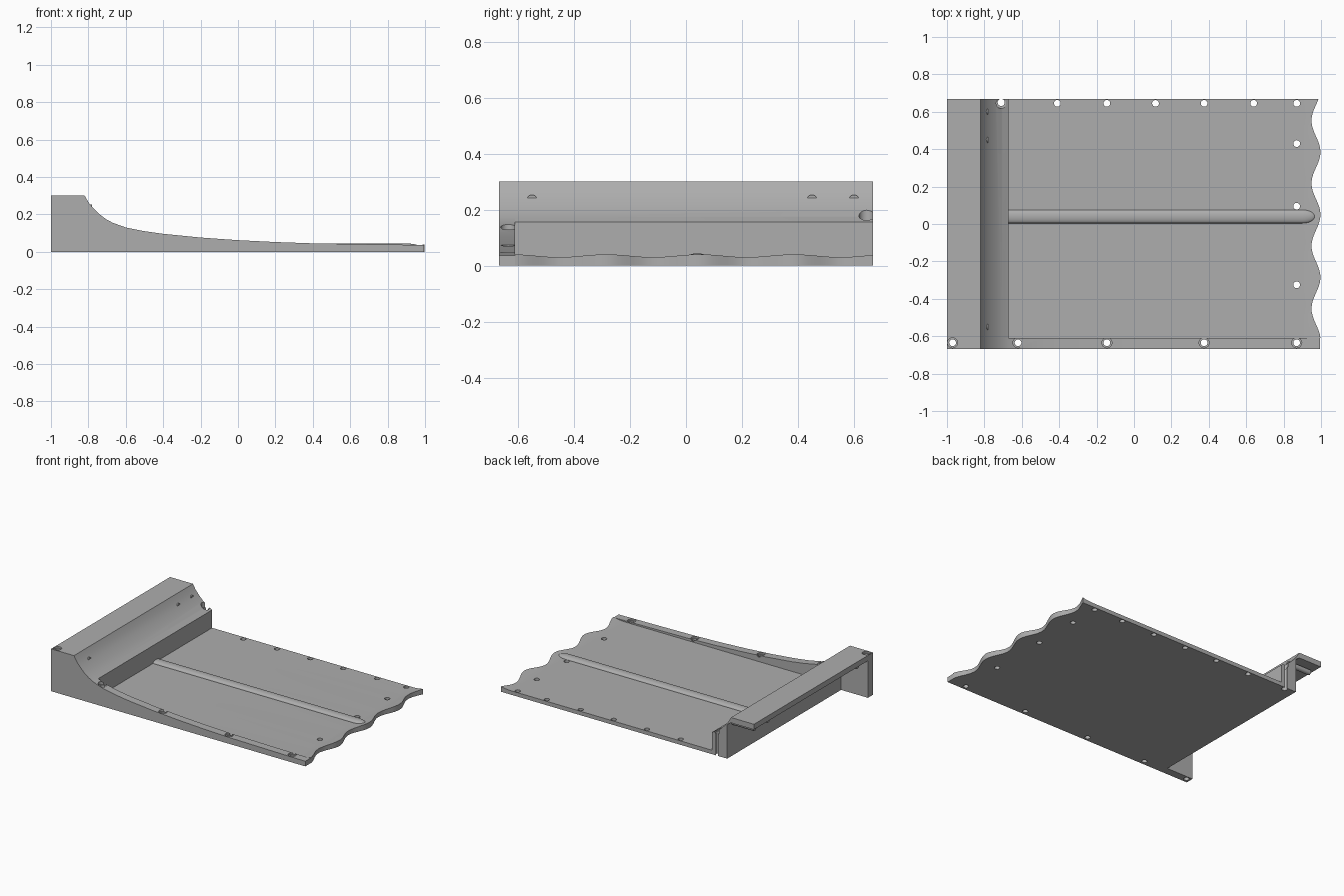
import bpy, bmesh, math
from mathutils import Matrix

if "Cube" in bpy.data.objects:
    bpy.data.objects.remove(bpy.data.objects["Cube"])

grey = bpy.data.materials.new("plain_grey")
grey.use_nodes = True
grey.diffuse_color = (0.42, 0.42, 0.42, 1)
grey.node_tree.nodes["Principled BSDF"].inputs["Base Color"].default_value = grey.diffuse_color

BACK, FRONT, INNER = 0.667, -0.667, -0.61
FLOOR = 0.028
WALL_IN, WALL_OUT = -0.67, -0.79

# Concave slope shared by the raised end and the front side wall
STEEP = [(-0.82, 0.3), (-0.80, 0.265), (-0.775, 0.235), (-0.74, 0.2), (-0.705, 0.174), (WALL_IN, 0.155)]
GENTLE = [(-0.6, 0.13), (-0.5, 0.11), (-0.4, 0.096), (-0.2, 0.076), (0, 0.062),
          (0.2, 0.052), (0.4, 0.045), (0.7, 0.04), (0.995, 0.036)]


def finish(name, bm):
    bmesh.ops.recalc_face_normals(bm, faces=bm.faces)
    mesh = bpy.data.meshes.new(name)
    bm.to_mesh(mesh)
    bm.free()
    mesh.materials.append(grey)
    ob = bpy.data.objects.new(name, mesh)
    bpy.context.collection.objects.link(ob)
    return ob


def activate(ob):
    bpy.ops.object.select_all(action='DESELECT')
    ob.select_set(True)
    bpy.context.view_layer.objects.active = ob


def smooth(ob, angle=30):
    activate(ob)
    bpy.ops.object.shade_smooth_by_angle(angle=math.radians(angle))


def extrude_profile(name, points, y0, y1):
    bm = bmesh.new()
    face = bm.faces.new([bm.verts.new((x, y0, z)) for x, z in points])
    out = bmesh.ops.extrude_face_region(bm, geom=[face])
    verts = [g for g in out["geom"] if isinstance(g, bmesh.types.BMVert)]
    bmesh.ops.translate(bm, verts=verts, vec=(0, y1 - y0, 0))
    return finish(name, bm)


def cylinder(bm, matrix, r, depth):
    bmesh.ops.create_cone(bm, cap_ends=True, segments=24, radius1=r, radius2=r,
                          depth=depth, matrix=matrix)


def cut(target, holes):
    """Each hole is x, y, radius, bottom."""
    bm = bmesh.new()
    for x, y, r, z in holes:
        cylinder(bm, Matrix.Translation((x, y, z + 0.3)), r, 0.6)
    cutter = finish("hole_cutter", bm)
    cutter.hide_render = True
    mod = target.modifiers.new("holes", 'BOOLEAN')
    mod.operation, mod.solver, mod.object = 'DIFFERENCE', 'EXACT', cutter
    activate(target)
    bpy.ops.object.modifier_apply(modifier=mod.name)
    bpy.data.objects.remove(cutter)


def surface(x):
    pts = [(-1, 0.3)] + STEEP + GENTLE
    for (xa, za), (xb, zb) in zip(pts, pts[1:]):
        if xa <= x <= xb:
            return za + (zb - za) * (x - xa) / (xb - xa)
    return 0


def wave(y):
    return math.cos(math.tau * (y - 0.05) / 0.335)


# Front side wall, following the slope along its whole length
side = extrude_profile("front_side_wall", [(-1, 0), (-1, 0.3)] + STEEP + GENTLE + [(0.995, 0)],
                       FRONT, INNER)
side_x = [-0.97, -0.62, -0.145, 0.375, 0.87]
cut(side, [(x, -0.635, 0.027, surface(x) - 0.012) for x in side_x])
cut(side, [(x, -0.635, 0.018, -0.1) for x in side_x])
smooth(side)

# Raised end: upright wall with an overhanging ledge
ledge = extrude_profile("raised_end", [(WALL_OUT, 0), (WALL_OUT, 0.24), (-0.82, 0.262), (-1, 0.262), (-1, 0.3)]
                        + STEEP + [(WALL_IN, 0)], INNER, BACK)
cut(ledge, [(-0.71, 0.645, 0.027, 0.158)])
cut(ledge, [(-0.71, 0.65, 0.019, -0.1)])
smooth(ledge)

# Floor with a scalloped, slightly raised lip
bm = bmesh.new()
rows, steps = [], 64
for i in range(steps + 1):
    y = INNER + (BACK - INNER) * i / steps
    edge = 0.973 + 0.024 * wave(y)
    row = [bm.verts.new((WALL_IN, y, FLOOR))]
    for j in range(7):
        t = j / 6
        x = 0.9 + (edge - 0.9) * t
        row.append(bm.verts.new((x, y, FLOOR + t * t * (0.007 + 0.005 * wave(y)))))
    rows.append(row)
for a, b in zip(rows, rows[1:]):
    for j in range(len(a) - 1):
        bm.faces.new((a[j], a[j + 1], b[j + 1], b[j]))
out = bmesh.ops.extrude_face_region(bm, geom=bm.faces[:])
for g in out["geom"]:
    if isinstance(g, bmesh.types.BMVert):
        g.co.z = 0
floor = finish("scalloped_floor", bm)
holes = [(x, 0.645) for x in (-0.41, -0.145, 0.115, 0.375, 0.64, 0.87)]
holes += [(0.87, y) for y in (0.43, 0.095, -0.325)]
cut(floor, [(x, y, 0.018, -0.1) for x, y in holes])
smooth(floor)

# Rounded ribs running along the floor
for n, y in enumerate((0.375, 0.04, -0.295)):
    bm = bmesh.new()
    x0, x1 = WALL_IN - 0.02, 0.9
    squash = Matrix.Diagonal((1, 0.036, 0.016, 1))
    place = Matrix.Translation(((x0 + x1) / 2, y, FLOOR))
    cylinder(bm, place @ squash @ Matrix.Rotation(math.pi / 2, 4, 'Y'), 1, x1 - x0)
    bmesh.ops.create_uvsphere(bm, u_segments=24, v_segments=12, radius=1,
                              matrix=Matrix.Translation((x1, y, FLOOR)) @ Matrix.Diagonal((0.07, 0.036, 0.016, 1)))
    rib = finish("floor_rib_%d" % (n + 1), bm)
    cut(rib, [(hx, hy, 0.018, -0.1) for hx, hy in holes[-3:]])
    smooth(rib, 40)

# Short pegs under the overhanging ledge
for n, y in enumerate((0.6, 0.45, -0.55)):
    bm = bmesh.new()
    cylinder(bm, Matrix.Translation((-0.87, y, 0.235)) @ Matrix.Rotation(math.pi / 2, 4, 'Y'), 0.018, 0.18)
    smooth(finish("ledge_peg_%d" % (n + 1), bm))
